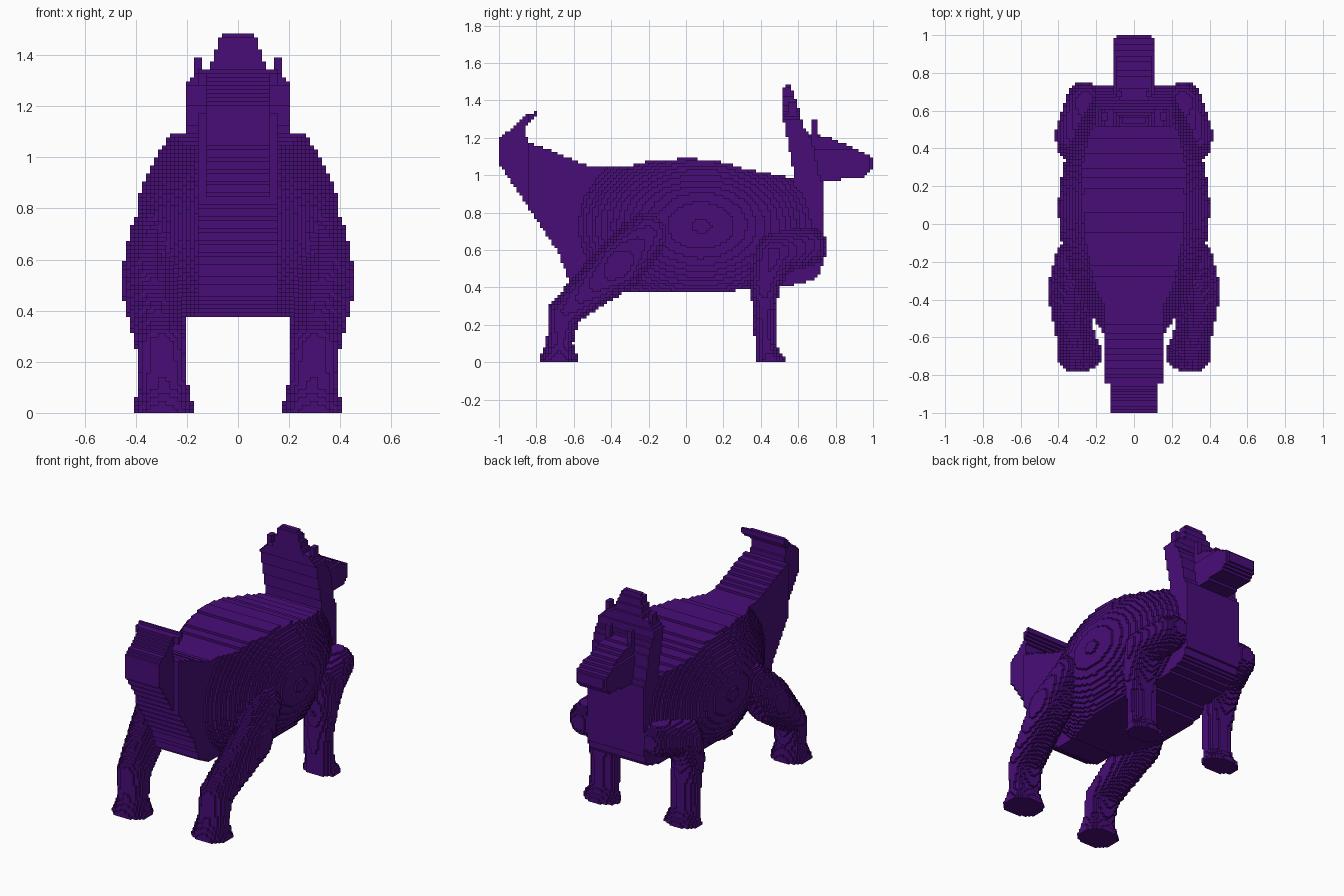
import bpy

if "Cube" in bpy.data.objects:
    bpy.data.objects.remove(bpy.data.objects["Cube"])

S = 2 / 128          # block size

purple = bpy.data.materials.new("deep purple")
purple.diffuse_color = (0.065, 0.004, 0.19, 1)
purple.use_nodes = True
purple.node_tree.nodes["Principled BSDF"].inputs["Base Color"].default_value = purple.diffuse_color


def lerp(table, v):
    """Piecewise linear curve through (position, value) pairs."""
    if v <= table[0][0]:
        return table[0][1]
    for (a, p), (b, q) in zip(table, table[1:]):
        if v <= b:
            return p + (q - p) * (v - a) / (b - a)
    return table[-1][1]


def in_poly(poly, y, z):
    """Point inside a side profile."""
    hit = False
    for (y1, z1), (y2, z2) in zip(poly, poly[1:] + poly[:1]):
        if (z1 > z) != (z2 > z) and y < y1 + (y2 - y1) * (z - z1) / (z2 - z1):
            hit = not hit
    return hit


def in_limb(points, x, y, z):
    """Chain of tapered segments; each point is x, y, z, side radius, radius."""
    for a, b in zip(points, points[1:]):
        d = [b[n] - a[n] for n in range(3)]
        t = sum(p * (q - r) for p, q, r in zip(d, (x, y, z), a)) / sum(p * p for p in d)
        t = min(1, max(0, t))
        cx, cy, cz, rx, r = (a[n] + (b[n] - a[n]) * t for n in range(5))
        if ((x - cx) / rx) ** 2 + ((y - cy) ** 2 + (z - cz) ** 2) / r ** 2 <= 1:
            return True
    return False


# Torso: back and belly lines with a bulging flank
BACK = [(-.6, 1.06), (-.52, 1.05), (-.3, 1.05), (-.2, 1.075), (0, 1.09),
        (.15, 1.08), (.3, 1.04), (.5, 1.0), (.6, .98), (.73, .97)]
BELLY = [(-.62, .45), (-.52, .39), (-.18, .375), (.2, .375), (.45, .405),
         (.6, .415), (.7, .45), (.73, .52)]


def torso(x, y, z):
    if not -.62 < y < .73:
        return False
    if abs(x - .19) < .025 and abs(y) < .03 and 1.0 < z < 1.1:   # small back studs
        return True
    floor = .15 if y < 0 else .2
    w = .40 - .55 * (y - .08) ** 2 - 1.06 * (z - .73) ** 2
    return lerp(BELLY, y) < z < lerp(BACK, y) and x < max(w, floor)


# Tail: curled wedge profile, slightly narrower at the tip
TAIL = [(-.52, .39), (-.63, .45), (-.68, .58), (-.8, .76), (-1, 1.06), (-1, 1.2),
        (-.92, 1.26), (-.86, 1.32), (-.79, 1.345), (-.79, 1.32), (-.84, 1.28),
        (-.865, 1.24), (-.84, 1.17), (-.74, 1.14), (-.6, 1.08), (-.52, 1.05)]


def tail(x, y, z):
    return x < (.13 if y < -.85 else .15) and in_poly(TAIL, y, z)


# Crest: upright plate behind the face, stepped towards the top
CREST = [(.58, .96), (.57, 1.05), (.52, 1.3), (.51, 1.43), (.53, 1.485), (.56, 1.485),
         (.6, 1.37), (.63, 1.25), (.67, 1.2), (.72, .96)]
CREST_WIDTH = [(1.29, .2), (1.33, .17), (1.345, .12), (1.4, .09), (1.44, .08), (1.485, .06)]


def crest(x, y, z):
    if abs(x - .16) < .012 and .54 < y < .59 and 1.25 < z < 1.39:   # ear tips
        return True
    return x < lerp(CREST_WIDTH, z) and in_poly(CREST, y, z)


# Muzzle with a pair of small horns
MUZZLE = [(.62, .96), (.72, .96), (.85, .98), (.95, .99), (1, 1.03), (1, 1.08),
          (.97, 1.11), (.88, 1.155), (.75, 1.205), (.62, 1.23)]


def muzzle(x, y, z):
    if abs(x - .085) < .016 and abs(y - .69) < .012 and 1.15 < z < 1.29:
        return True
    w = .11 - .3 * max(0, z - 1.12) - .5 * max(0, y - .97)
    return x < w and in_poly(MUZZLE, y, z)


# Legs
FRONT = [(.26, .65, .62, .1, .105), (.31, .47, .58, .11, .11), (.31, .42, .42, .1, .085),
         (.295, .42, .28, .095, .06), (.295, .425, .08, .095, .055), (.295, .45, 0, .12, .08)]
HIND = [(.32, -.2, .69, .1, .12), (.35, -.36, .52, .11, .14), (.3, -.65, .27, .1, .085),
        (.29, -.675, .1, .095, .07), (.29, -.68, 0, .125, .11)]

PARTS = {
    "torso": torso,
    "tail": tail,
    "crest": crest,
    "muzzle": muzzle,
    "front_legs": lambda x, y, z: y > .2 and z < .8 and in_limb(FRONT, x, y, z),
    "hind_legs": lambda x, y, z: y < 0 and z < .9 and in_limb(HIND, x, y, z),
}

# Fill the block grid on one side and mirror it; each block belongs to one part
owner = {}
for i in range(32):
    for j in range(-64, 64):
        for k in range(96):
            p = ((i + .5) * S, (j + .5) * S, (k + .5) * S)
            for name, inside in PARTS.items():
                if inside(*p):
                    owner[i, j, k] = owner[-1 - i, j, k] = name
                    break

# Corner offsets of the six block sides
SIDES = {
    (1, 0, 0): ((1, 0, 0), (1, 1, 0), (1, 1, 1), (1, 0, 1)),
    (-1, 0, 0): ((0, 0, 0), (0, 0, 1), (0, 1, 1), (0, 1, 0)),
    (0, 1, 0): ((0, 1, 0), (0, 1, 1), (1, 1, 1), (1, 1, 0)),
    (0, -1, 0): ((0, 0, 0), (1, 0, 0), (1, 0, 1), (0, 0, 1)),
    (0, 0, 1): ((0, 0, 1), (1, 0, 1), (1, 1, 1), (0, 1, 1)),
    (0, 0, -1): ((0, 0, 0), (0, 1, 0), (1, 1, 0), (1, 0, 0)),
}

# Build only the exposed block sides of each part
for name in PARTS:
    verts, faces = {}, []
    for (i, j, k), part in owner.items():
        if part != name:
            continue
        for (a, b, c), corners in SIDES.items():
            if (i + a, j + b, k + c) not in owner:
                faces.append([verts.setdefault((i + u, j + v, k + w), len(verts))
                              for u, v, w in corners])
    mesh = bpy.data.meshes.new(name)
    mesh.from_pydata([(u * S, v * S, w * S) for u, v, w in verts], [], faces)
    mesh.materials.append(purple)
    bpy.context.collection.objects.link(bpy.data.objects.new(name, mesh))
